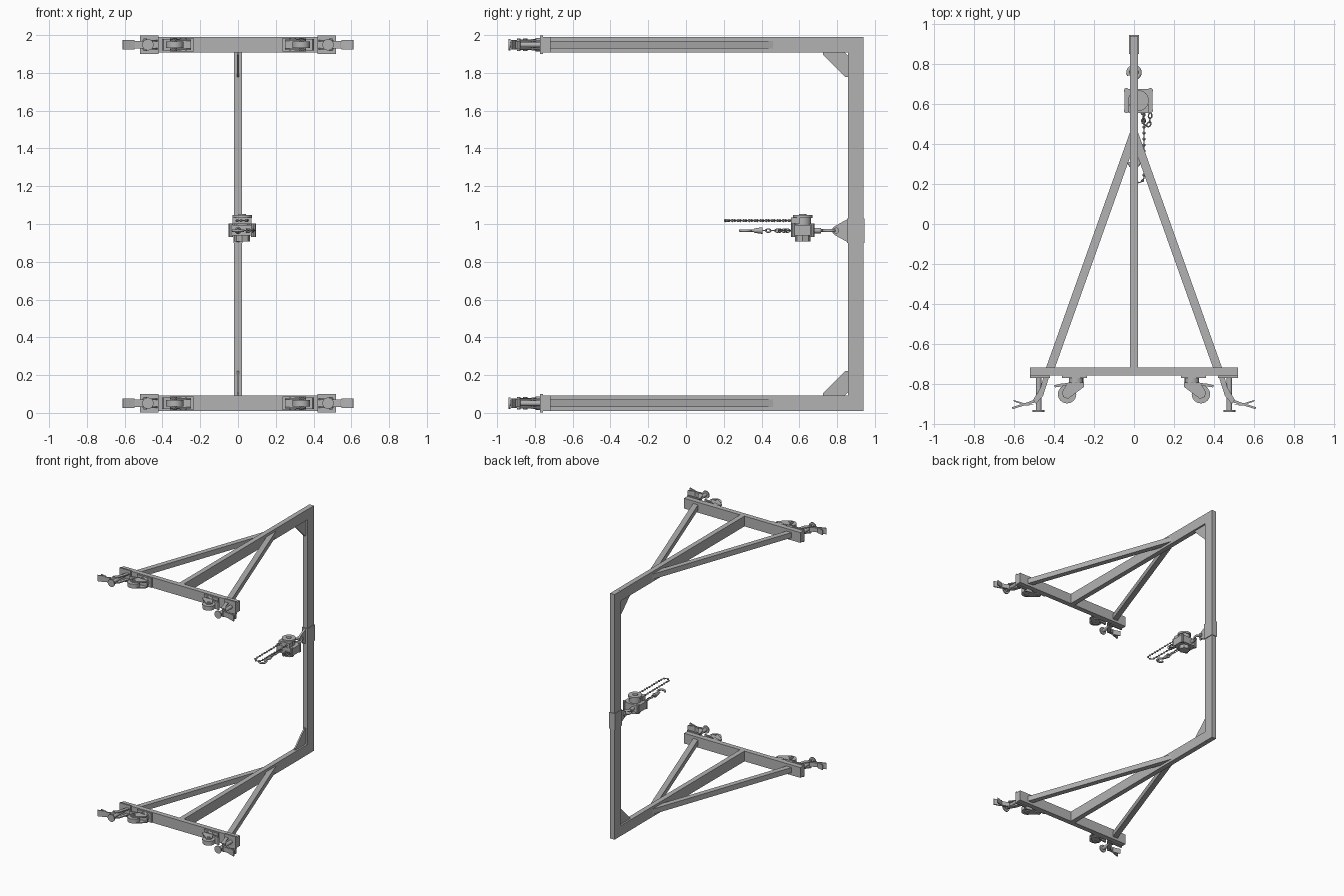
import bpy
import bmesh
import math
from mathutils import Vector

cube = bpy.data.objects.get("Cube")
if cube:
    bpy.data.objects.remove(cube, do_unlink=True)

steel = bpy.data.materials.new("grey_steel")
steel.use_nodes = True
GREY = (0.45, 0.45, 0.45, 1)
steel.diffuse_color = GREY
steel.node_tree.nodes["Principled BSDF"].inputs["Base Color"].default_value = GREY


def finish(name, bm, smooth=False):
    bmesh.ops.recalc_face_normals(bm, faces=bm.faces)
    mesh = bpy.data.meshes.new(name)
    bm.to_mesh(mesh)
    bm.free()
    mesh.materials.append(steel)
    obj = bpy.data.objects.new(name, mesh)
    bpy.context.collection.objects.link(obj)
    if smooth:
        bpy.ops.object.select_all(action="DESELECT")
        obj.select_set(True)
        bpy.context.view_layer.objects.active = obj
        bpy.ops.object.shade_smooth_by_angle(angle=math.radians(35))
    return obj


def prism(name, pts, lo, hi, axis="z", side=1):
    """Extrude an outline: (x, y) along z, or (y, z) along x."""
    bm = bmesh.new()
    if axis == "z":
        verts = [bm.verts.new((side * a, b, lo)) for a, b in pts]
        step = Vector((0, 0, hi - lo))
    else:
        verts = [bm.verts.new((lo, a, b)) for a, b in pts]
        step = Vector((hi - lo, 0, 0))
    face = bm.faces.new(verts)
    top = bmesh.ops.extrude_face_region(bm, geom=[face])["geom"]
    bmesh.ops.translate(bm, vec=step, verts=[v for v in top if isinstance(v, bmesh.types.BMVert)])
    return finish(name, bm)


def box(name, x, y, z, side=1):
    return prism(name, [(x[0], y[0]), (x[1], y[0]), (x[1], y[1]), (x[0], y[1])], z[0], z[1], side=side)


def cylinder(name, start, end, r, segs=20, r2=None):
    a, b = Vector(start), Vector(end)
    bm = bmesh.new()
    bmesh.ops.create_cone(bm, cap_ends=True, segments=segs, radius1=r,
                          radius2=r if r2 is None else r2, depth=(b - a).length)
    turn = (b - a).to_track_quat("Z", "Y").to_matrix()
    bmesh.ops.rotate(bm, matrix=turn, verts=bm.verts)
    bmesh.ops.translate(bm, vec=(a + b) / 2, verts=bm.verts)
    return finish(name, bm, smooth=segs > 8)


def tubes(name, paths, r, closed=False):
    """Round rods swept along a list of paths, as one mesh."""
    curve = bpy.data.curves.new(name, "CURVE")
    curve.dimensions = "3D"
    curve.bevel_depth = r
    curve.bevel_resolution = 1
    curve.use_fill_caps = True
    for path in paths:
        spline = curve.splines.new("POLY")
        spline.points.add(len(path) - 1)
        for point, co in zip(spline.points, path):
            point.co = (*co, 1)
        spline.use_cyclic_u = closed
    curve.materials.append(steel)
    obj = bpy.data.objects.new(name, curve)
    bpy.context.collection.objects.link(obj)
    bpy.ops.object.select_all(action="DESELECT")
    obj.select_set(True)
    bpy.context.view_layer.objects.active = obj
    bpy.ops.object.convert(target="MESH")
    return obj


def arc(cx, cy, z, r, a0, a1, n=12):
    angles = [math.radians(a0 + (a1 - a0) * i / n) for i in range(n + 1)]
    return [(cx + r * math.cos(a), cy + r * math.sin(a), z) for a in angles]


def spaced(path, gap):
    """Points and directions at even distances along a path."""
    out, carry = [], 0.0
    for a, b in zip(path, path[1:]):
        a, b = Vector(a), Vector(b)
        length, d = (b - a).length, carry
        while d < length:
            out.append((a.lerp(b, d / length), (b - a).normalized()))
            d += gap
        carry = d - length
    return out


def chain(name, path, gap, width, r):
    """Oval links, every other one turned a quarter."""
    links = []
    for i, (p, along) in enumerate(spaced(path, gap)):
        up = Vector((0, 0, 1))
        across = up if i % 2 else along.cross(up)
        turns = [math.tau * k / 10 for k in range(10)]
        links.append([p + along * math.cos(t) * gap * 0.62 + across * math.sin(t) * width for t in turns])
    return tubes(name, links, r, closed=True)


# Column and its corner gussets
box("column", (-0.02, 0.02), (0.857, 0.94), (0.01, 1.99))
for label, zc, inward in (("lower", 0.051, 1), ("upper", 1.949, -1)):
    face = zc + inward * 0.0415
    prism(label + "_gusset", [(0.725, face), (0.842, face), (0.857, face + inward * 0.015),
                              (0.857, face + inward * 0.13), (0.845, face + inward * 0.13),
                              (0.725, face + inward * 0.012)], -0.006, 0.006, "x")

    # Main beam, cross beam and diagonal braces
    box(label + "_main_beam", (-0.02, 0.02), (-0.72, 0.86), (zc - 0.0415, zc + 0.0415))
    box(label + "_cross_beam", (-0.52, 0.52), (-0.758, -0.718), (zc - 0.0415, zc + 0.0415))
    for side, hand in ((1, "left"), (-1, "right")):
        name = f"{label}_{hand}_"
        prism(name + "brace", [(0.44, -0.718), (0.395, -0.718), (0, 0.39), (0, 0.465), (0.018, 0.465)],
              zc - 0.021, zc + 0.021, side=side)

        # Swivel caster with wheel, fork and brake pedal
        box(name + "caster_plate", (0.235, 0.36), (-0.772, -0.758), (zc - 0.037, zc + 0.037), side)
        cylinder(name + "swivel", (side * 0.29, -0.772, zc), (side * 0.29, -0.797, zc), 0.036)
        cylinder(name + "wheel", (side * 0.335, -0.852, zc - 0.017), (side * 0.335, -0.852, zc + 0.017), 0.046, 24)
        cylinder(name + "axle", (side * 0.335, -0.852, zc - 0.033), (side * 0.335, -0.852, zc + 0.033), 0.012, 8)
        fork = [(0.25, -0.793), (0.33, -0.793), (0.36, -0.84), (0.355, -0.865), (0.33, -0.875), (0.25, -0.815)]
        for dz in (-0.028, 0.02):
            prism(name + "fork_cheek", fork, zc + dz, zc + dz + 0.008, side=side)
        box(name + "fork_crown", (0.25, 0.33), (-0.803, -0.793), (zc - 0.028, zc + 0.028), side)
        prism(name + "brake_pedal", [(0.31, -0.793), (0.37, -0.8), (0.402, -0.808), (0.395, -0.818), (0.345, -0.81)],
              zc - 0.03, zc + 0.03, side=side)

        # Floor jack with post, foot, bracket and pedals
        box(name + "jack_plate", (0.42, 0.52), (-0.772, -0.758), (zc - 0.05, zc + 0.05), side)
        cylinder(name + "jack_post", (side * 0.477, -0.765, zc), (side * 0.477, -0.932, zc), 0.014)
        cylinder(name + "jack_foot", (side * 0.477, -0.93, zc), (side * 0.477, -0.94, zc), 0.03)
        bracket = [(0.427, -0.772), (0.455, -0.772), (0.468, -0.82), (0.505, -0.88), (0.49, -0.9), (0.455, -0.86)]
        for dz in (-0.026, 0.018):
            prism(name + "jack_bracket", bracket, zc + dz, zc + dz + 0.008, side=side)
        cylinder(name + "jack_pivot", (side * 0.49, -0.885, zc - 0.032), (side * 0.49, -0.885, zc + 0.032), 0.009, 8)
        prism(name + "jack_lever", [(0.485, -0.875), (0.57, -0.905), (0.57, -0.915), (0.485, -0.89)],
              zc - 0.017, zc + 0.017, side=side)
        prism(name + "press_pedal", [(0.55, -0.897), (0.612, -0.918), (0.608, -0.927), (0.548, -0.907)],
              zc - 0.024, zc + 0.024, side=side)
        prism(name + "release_pedal", [(0.5, -0.905), (0.54, -0.9), (0.605, -0.88), (0.6, -0.889), (0.54, -0.909)],
              zc - 0.02, zc + 0.02, side=side)

# Sliding sleeve and hanging lug
HZ = 0.965
box("sleeve", (-0.025, 0.025), (0.852, 0.945), (HZ - 0.065, HZ + 0.065))
prism("lug", [(0.857, HZ + 0.062), (0.79, HZ + 0.025), (0.775, HZ + 0.012), (0.775, HZ - 0.012),
              (0.79, HZ - 0.025), (0.857, HZ - 0.062)], -0.008, 0.008, "x")
cylinder("lug_pin", (-0.018, 0.795, HZ), (0.018, 0.795, HZ), 0.016, 12)

# Top hook of the hoist
tubes("top_hook", [[(0.0, 0.67, HZ), (0.0, 0.725, HZ)] + arc(0, 0.758, HZ, 0.03, -90, 210)], 0.009)
cylinder("top_hook_neck", (0, 0.67, HZ), (0, 0.715, HZ), 0.014, 12)

# Hoist body, drum and covers
CX, CY = 0.022, 0.618
prism("hoist_body", [(-0.035, 0.56), (0.08, 0.56), (0.092, 0.575), (0.092, 0.66), (0.08, 0.676),
                     (-0.035, 0.676), (-0.048, 0.66), (-0.048, 0.575)], 0.938, 0.996)
for dx in (-0.06, 0.06):
    for dy in (-0.05, 0.05):
        cylinder("hoist_bolt", (CX + dx, CY + dy, 0.932), (CX + dx, CY + dy, 1.002), 0.013, 10)
cylinder("hand_wheel_cover", (CX, CY, 0.99), (CX, CY, 1.042), 0.044, 24)
cylinder("hand_wheel_rim", (CX, CY, 1.032), (CX, CY, 1.048), 0.052, 24)
cylinder("cover_hub", (CX, CY, 1.045), (CX, CY, 1.053), 0.02, 12)
cylinder("gear_cover", (CX, CY, 0.908), (CX, CY, 0.945), 0.042, 8)
box("chain_guide", (-0.028, 0.072), (0.555, 0.6), (1.0, 1.035))

# Beaded hand chain loop
loop = [(0.05, 0.575, 1.018), (0.05, 0.235, 1.018)] + arc(0.022, 0.235, 1.018, 0.028, 0, -180) + [(-0.006, 0.575, 1.018)]
tubes("hand_chain_cord", [loop], 0.003)
bm = bmesh.new()
for p, along in spaced(loop, 0.03):
    ball = bmesh.ops.create_icosphere(bm, subdivisions=1, radius=0.009)["verts"]
    bmesh.ops.translate(bm, vec=p, verts=ball)
finish("hand_chain_beads", bm, smooth=True)

# Load chain, slack loop and bottom hook
chain("load_chain", [(0, 0.56, HZ), (0, 0.4, HZ)], 0.025, 0.009, 0.0035)
slack = [(0.045, 0.56, HZ), (0.048, 0.52, HZ)] + arc(0.063, 0.51, HZ, 0.016, 180, 360, 8) + [(0.082, 0.56, HZ)]
chain("slack_chain", slack, 0.022, 0.009, 0.0035)
cylinder("bottom_hook_block", (0, 0.405, HZ), (0, 0.36, HZ), 0.018, 12, 0.011)
tubes("bottom_hook", [[(0, 0.37, HZ), (0, 0.342, HZ)] + arc(0, 0.314, HZ, 0.027, 90, -170)], 0.008)
